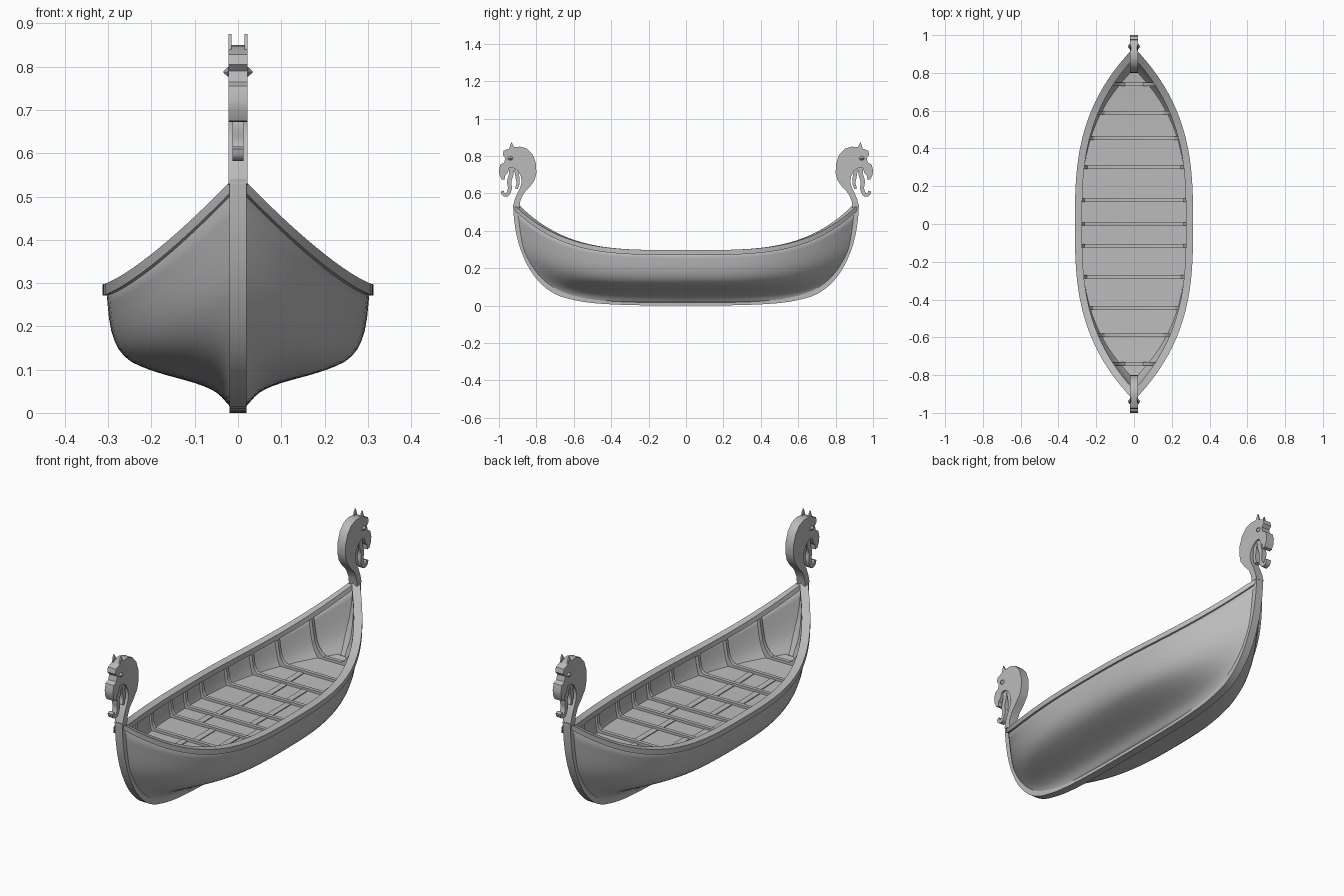
import bpy, bmesh, math, random
from mathutils import Vector

if "Cube" in bpy.data.objects:
    bpy.data.objects.remove(bpy.data.objects["Cube"])

random.seed(4)
wood = bpy.data.materials.new("grey_wood")
wood.diffuse_color = (0.5, 0.5, 0.5, 1)
wood.use_nodes = True
wood.node_tree.nodes["Principled BSDF"].inputs["Base Color"].default_value = wood.diffuse_color


def make(name, verts, faces, mirror=(False, False), smooth=35, recalc=True):
    me = bpy.data.meshes.new(name)
    me.from_pydata(verts, [], faces)
    if recalc:
        bm = bmesh.new()
        bm.from_mesh(me)
        bmesh.ops.recalc_face_normals(bm, faces=bm.faces)
        bm.to_mesh(me)
        bm.free()
    me.materials.append(wood)
    me.shade_smooth()
    me.set_sharp_from_angle(angle=math.radians(smooth))
    ob = bpy.data.objects.new(name, me)
    bpy.context.collection.objects.link(ob)
    if any(mirror):
        m = ob.modifiers.new("mirror", 'MIRROR')
        m.use_axis = (mirror[0], mirror[1], False)
        m.use_mirror_merge = False
    return ob


def loft(name, rings, **kw):
    """Closed rings joined into a capped bar."""
    n = len(rings[0])
    verts = [tuple(v) for r in rings for v in r]
    faces = [(i*n + k, i*n + (k+1) % n, (i+1)*n + (k+1) % n, (i+1)*n + k)
             for i in range(len(rings)-1) for k in range(n)]
    faces += [tuple(range(n)), tuple(range(len(verts)-n, len(verts)))]
    return make(name, verts, faces, **kw)


def plate(name, profile, x0, x1, **kw):
    """Side profile in (y, z), extruded along x."""
    return loft(name, [[(x, y, z) for y, z in profile] for x in (x0, x1)], **kw)


def spline(pts, steps):
    """Smooth curve through points."""
    p = [Vector(q) for q in pts]
    p = [2*p[0] - p[1]] + p + [2*p[-1] - p[-2]]
    out = []
    for i in range(1, len(p)-2):
        a, b, c, d = p[i-1:i+3]
        for s in range(steps):
            t = s/steps
            out.append(0.5*(2*b + (c-a)*t + (2*a-5*b+4*c-d)*t*t + (3*b-a-3*c+d)*t**3))
    return out + [p[-2]]


def ribbon(pts, widths):
    """Outline of a tapering strip along a curve."""
    left, right = [], []
    n = len(pts) - 1
    for i, p in enumerate(pts):
        d = (pts[min(i+1, n)] - pts[max(i-1, 0)]).normalized()
        w = (widths[0] + (widths[1]-widths[0])*i/n)/2
        left.append((p.x - d.y*w, p.y + d.x*w))
        right.append((p.x + d.y*w, p.y - d.x*w))
    return left + right[::-1]


# Hull levels, keel to rim: middle x, middle z, end y, end z
LEVELS = spline([(0.019, 0.015, 0.62, 0.038), (0.05, 0.047, 0.685, 0.07),
                 (0.10, 0.069, 0.735, 0.105), (0.20, 0.098, 0.795, 0.165),
                 (0.262, 0.13, 0.845, 0.24), (0.293, 0.19, 0.882, 0.335),
                 (0.305, 0.289, 0.908, 0.525)], 3)


def section(u):
    """Right half of the hull section at u in -1..1, keel to rim."""
    a, out = abs(u), []
    for k, (mx, mz, ey, ez) in enumerate(LEVELS):
        v = k/(len(LEVELS)-1)
        x = 0.014 + (mx-0.014)*(1 - a**(2.2 + 0.7*v))
        out.append(Vector((x, u*ey, mz + (ez-mz)*a**(4 - 0.3*v))))
    return out


def at_height(u, z):
    s = section(u)
    for a, b in zip(s, s[1:]):
        if a.z <= z <= b.z:
            return a.lerp(b, (z-a.z)/(b.z-a.z))
    return s[0] if z < s[0].z else s[-1]


def hull_x(y, z):
    """Half width of the hull at a given y and z."""
    lo, hi = 0.0, 1.0
    for _ in range(30):
        mid = (lo+hi)/2
        if at_height(mid, z).y < abs(y):
            lo = mid
        else:
            hi = mid
    return at_height(lo, z).x


def rim_z(y):
    return section(abs(y)/0.908)[-1].z


# Hull shell
N = 48
US = [math.sin((i/N*2-1)*math.pi/2) for i in range(N+1)]
cols = []
for u in US:
    s = section(u)
    cols.append([(-p.x, p.y, p.z) for p in reversed(s)] + [tuple(p) for p in s])
m = len(cols[0])
hull = make("hull", [v for c in cols for v in c],
            [(i*m+j, (i+1)*m+j, (i+1)*m+j+1, i*m+j+1)
             for i in range(N) for j in range(m-1)], recalc=False, smooth=60)
sol = hull.modifiers.new("thickness", 'SOLIDIFY')
sol.thickness, sol.offset = 0.012, -1

# Gunwale running along the rim
rim = [section(u)[-1] for u in US]
rings = []
for i, p in enumerate(rim):
    d = rim[min(i+1, N)] - rim[max(i-1, 0)]
    n = Vector((d.y, -d.x, 0)).normalized()
    ring = []
    for off, dz in ((-0.03, -0.018), (0.008, -0.018), (0.008, 0.008), (-0.03, 0.008)):
        q = p + n*off
        ring.append((max(q.x, 0.0), q.y, q.z + dz))
    rings.append(ring)
loft("gunwale", rings, mirror=(True, False))

# Keel and stems
outer = spline([(0, 0), (0.3, 0.003), (0.5, 0.014), (0.62, 0.035), (0.70, 0.062),
                (0.77, 0.112), (0.83, 0.185), (0.875, 0.275), (0.902, 0.36),
                (0.918, 0.45), (0.925, 0.54)], 3)
inner = []
for i, p in enumerate(outer):
    d = (outer[min(i+1, len(outer)-1)] - outer[max(i-1, 0)]).normalized()
    inner.append((p.x - d.y*0.028, p.y + d.x*0.028))
loft("keel_and_stems", [[(-0.02, *a), (0.02, *a), (0.02, *b), (-0.02, *b)]
                        for a, b in zip(outer, inner)], mirror=(False, True))


# Floor, lifting slightly toward both ends
def floor_z(y):
    return 0.188 + 0.022*(abs(y)/0.78)**4


rings = []
for i in range(41):
    y = 0.8*math.sin((i/20-1)*math.pi/2)
    z = floor_z(y)
    x = max(hull_x(y, z-0.01) - 0.008 - 0.008*abs(y), 0.004)
    rings.append([(-x, y, z-0.01), (x, y, z-0.01), (x, y, z), (-x, y, z)])
loft("floor", rings)

# Ribs: across the floor and curving up both sides
RIBS = (-0.74, -0.59, -0.445, -0.28, -0.115, 0, 0.125, 0.30, 0.455, 0.59, 0.74)
for y in RIBS:
    fz, top = floor_z(y), rim_z(y) - 0.012
    far = abs(y) + 0.009
    half = []
    for k in range(9):
        z = fz - 0.006 + (top-fz+0.006)*k/8
        xo = max(hull_x(far, z) - 0.007, 0.006)
        knee = 0.016 + 0.012*max(0, 1 - k/3)
        half.append((xo, max(xo-knee, 0.002), z, 0.018 if k == 0 else 0.008/k))
    full = [(-1, h) for h in reversed(half)] + [(1, h) for h in half]
    loft("rib", [[(s*xo, y-0.009, z), (s*xo, y+0.009, z),
                  (s*xi, y+0.009, z+dz), (s*xi, y-0.009, z+dz)]
                 for s, (xo, xi, z, dz) in full])

# Slightly raised floor boards between the ribs
for y0, y1 in zip(RIBS[1:], RIBS[2:-1]):
    for side in (-1, 1):
        x = side*random.uniform(0.04, 0.15)
        loft("floor_board", [[(x-0.015, y, floor_z(y)-0.004), (x+0.015, y, floor_z(y)-0.004),
                              (x+0.015, y, floor_z(y)+0.004), (x-0.015, y, floor_z(y)+0.004)]
                             for y in (y0+0.012, y1-0.012)])

# Carved beast heads on both stems
head = [(0.890, 0.52), (0.886, 0.56), (0.868, 0.60), (0.835, 0.635), (0.810, 0.67),
        (0.800, 0.71), (0.802, 0.76), (0.818, 0.805), (0.848, 0.838), (0.885, 0.85),
        (0.92, 0.848), (0.95, 0.838), (0.975, 0.828), (0.980, 0.805), (0.966, 0.79),
        (0.972, 0.765), (0.992, 0.755), (1.0, 0.725), (0.998, 0.70), (0.985, 0.675),
        (0.970, 0.672), (0.968, 0.695), (0.954, 0.708), (0.945, 0.735), (0.925, 0.738),
        (0.900, 0.722), (0.884, 0.695), (0.878, 0.665), (0.885, 0.635), (0.900, 0.605),
        (0.915, 0.57), (0.925, 0.53)]
plate("carved_head", head, -0.022, 0.022, mirror=(False, True))

# Curling lower jaw and throat strand
jaw = spline([(0.932, 0.745), (0.935, 0.70), (0.945, 0.665), (0.942, 0.625),
              (0.955, 0.594), (0.975, 0.595), (0.983, 0.613)], 4)
plate("lower_jaw", ribbon(jaw, (0.026, 0.016)), -0.013, 0.013, mirror=(False, True))
strand = spline([(0.908, 0.735), (0.902, 0.69), (0.898, 0.655), (0.907, 0.625)], 4)
plate("throat_strand", ribbon(strand, (0.024, 0.014)), -0.013, 0.013, mirror=(False, True))

# Ears and pointed eyes
plate("ear", [(0.915, 0.84), (0.934, 0.875), (0.948, 0.83)], 0.015, 0.022,
      mirror=(True, True))
loft("eye", [[(x, 0.94 + r*math.cos(a), 0.788 + 0.8*r*math.sin(a))
              for a in (k*math.pi/4 for k in range(8))]
             for x, r in ((0.018, 0.014), (0.023, 0.014), (0.033, 0.003))],
     mirror=(True, True))
